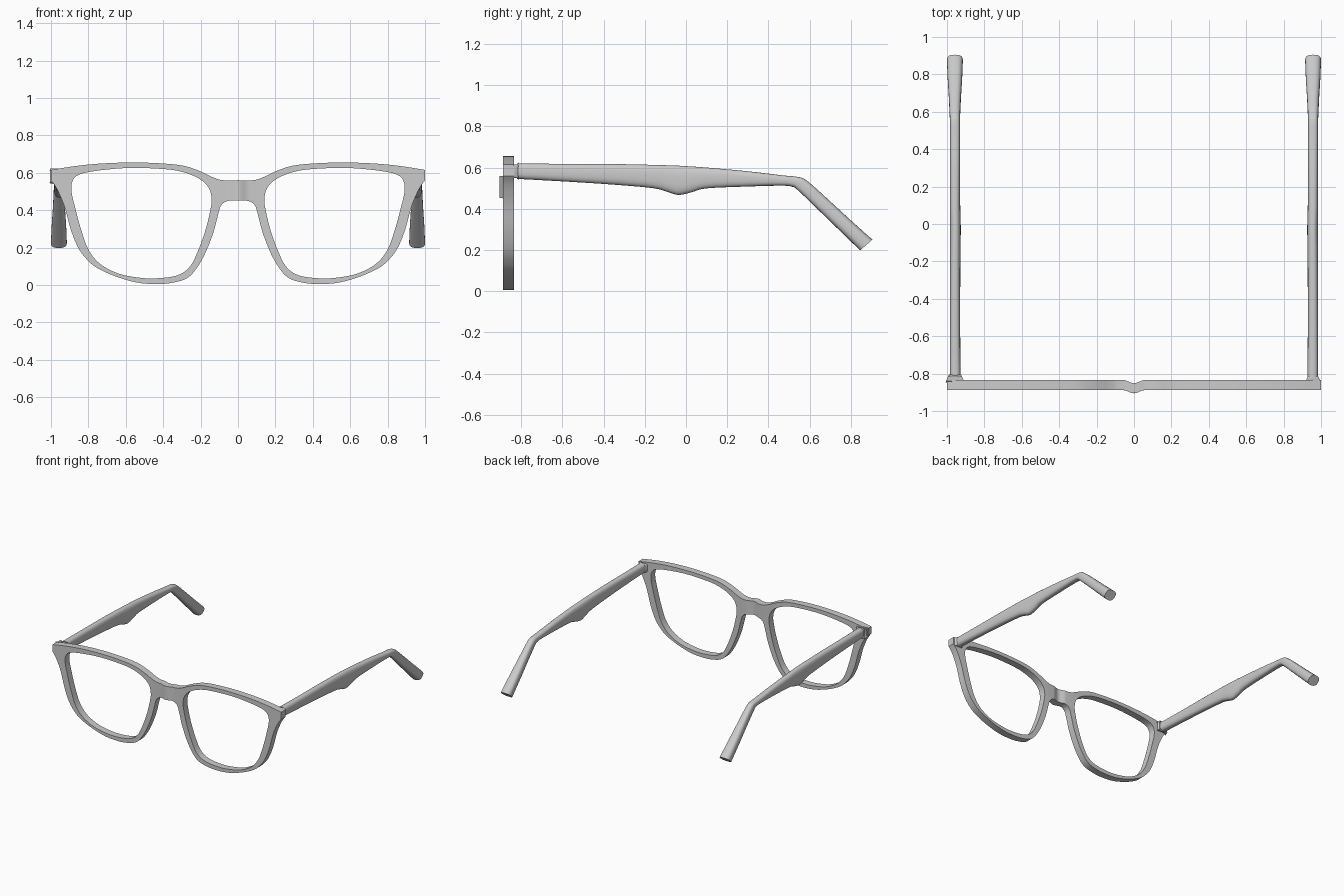
import bpy, bmesh, math
from mathutils import Vector

if "Cube" in bpy.data.objects:
    bpy.data.objects.remove(bpy.data.objects["Cube"])


def smooth(pts, n=6, closed=False):
    """Catmull-Rom curve through points of any dimension."""
    p = [Vector(q) for q in pts]
    m = len(p)
    out = []
    for i in range(m if closed else m - 1):
        if closed:
            a, b, c, d = (p[(i + k) % m] for k in (-1, 0, 1, 2))
        else:
            a, b, c, d = p[max(i - 1, 0)], p[i], p[i + 1], p[min(i + 2, m - 1)]
        for k in range(n):
            t = k / n
            out.append(0.5 * (2 * b + (c - a) * t + (2 * a - 5 * b + 4 * c - d) * t * t
                              + (3 * b - a - 3 * c + d) * t ** 3))
    if not closed:
        out.append(p[-1])
    return out


def finish(name, bm, angle=35):
    bmesh.ops.recalc_face_normals(bm, faces=bm.faces)
    me = bpy.data.meshes.new(name)
    bm.to_mesh(me)
    bm.free()
    ob = bpy.data.objects.new(name, me)
    bpy.context.collection.objects.link(ob)
    bpy.ops.object.select_all(action='DESELECT')
    ob.select_set(True)
    bpy.context.view_layer.objects.active = ob
    bpy.ops.object.shade_smooth_by_angle(angle=math.radians(angle))
    return ob


# Front frame: half outline (x, z) in three smooth runs, plus lens opening
brow = [(0, .56), (.08, .56), (.13, .574), (.2, .607), (.29, .637), (.41, .65),
        (.56, .655), (.72, .65), (.86, .637), (1, .615)]
rim = [(1, .56), (.975, .525), (.95, .475), (.925, .41), (.895, .3), (.86, .21),
       (.82, .15), (.76, .095), (.66, .048), (.55, .015), (.45, .005), (.35, .012),
       (.26, .045), (.19, .14), (.135, .27), (.108, .37), (.09, .425), (.055, .449), (0, .452)]
lens = [(.89, .5), (.885, .555), (.85, .59), (.76, .61), (.6, .625), (.45, .623),
        (.32, .61), (.22, .575), (.16, .525), (.141, .46), (.15, .39), (.175, .29),
        (.215, .18), (.26, .095), (.33, .05), (.45, .035), (.55, .042), (.65, .065),
        (.74, .115), (.8, .19), (.84, .3), (.87, .41)]
half = smooth(brow) + smooth(rim)
outer = half + [Vector((-v.x, v.y)) for v in reversed(half[1:-1])]
hole = smooth(lens, closed=True)

cu = bpy.data.curves.new("frame_profile", 'CURVE')
cu.dimensions, cu.fill_mode, cu.extrude = '2D', 'BOTH', .027
for loop in (outer, hole, [Vector((-v.x, v.y)) for v in hole]):
    sp = cu.splines.new('POLY')
    sp.points.add(len(loop) - 1)
    for pt, v in zip(sp.points, loop):
        pt.co = (v.x, v.y, 0, 1)
    sp.use_cyclic_u = True
tmp = bpy.data.objects.new("frame_profile", cu)
bpy.context.collection.objects.link(tmp)
bpy.context.view_layer.update()
me = bpy.data.meshes.new_from_object(tmp.evaluated_get(bpy.context.evaluated_depsgraph_get()))
bm = bmesh.new()
bm.from_mesh(me)
bpy.data.objects.remove(tmp)
bpy.data.meshes.remove(me)
bmesh.ops.remove_doubles(bm, verts=bm.verts, dist=1e-5)
for v in bm.verts:
    v.co = (v.co.x, -.861 + v.co.z, v.co.y)
# Bridge: slice it and push the middle forward
for k in range(-5, 6):
    bmesh.ops.bisect_plane(bm, geom=bm.verts[:] + bm.edges[:] + bm.faces[:], dist=1e-5,
                           plane_co=(k * .012, 0, 0), plane_no=(1, 0, 0))
for v in bm.verts:
    if abs(v.co.x) < .06 and v.co.z > .3:
        v.co.y -= .017 * (.5 + .5 * math.cos(math.pi * v.co.x / .06))
finish("front_frame", bm)

# Temple arms: stations (top y, top z, bottom y, bottom z, inner x, outer x)
stations = [(-.82, .62, -.82, .545, .927, .985), (-.6, .618, -.6, .533, .929, .985),
            (-.35, .617, -.35, .517, .929, .985), (-.16, .613, -.16, .5, .928, .985),
            (-.09, .611, -.09, .482, .927, .985), (-.035, .609, -.035, .467, .926, .985),
            (.03, .605, .03, .481, .927, .985), (.1, .6, .1, .499, .929, .985),
            (.3, .582, .3, .508, .93, .984), (.47, .562, .46, .512, .931, .983),
            (.545, .554, .515, .507, .931, .983), (.59, .534, .545, .488, .93, .985),
            (.7, .436, .65, .387, .925, .99), (.8, .344, .745, .295, .919, .996),
            (.905, .25, .845, .198, .915, 1.0)]
SIDES = 28


def arm(name, s):
    bm = bmesh.new()
    rings = []
    for ty, tz, by, bz, xi, xo in smooth(stations, 4):
        ring = []
        for k in range(SIDES):
            a = 2 * math.pi * k / SIDES
            u, w = (math.copysign(abs(f) ** .75, f) for f in (math.cos(a), math.sin(a)))
            ring.append(bm.verts.new((s * ((xi + xo) / 2 + u * (xo - xi) / 2),
                                      (ty + by) / 2 + w * (ty - by) / 2,
                                      (tz + bz) / 2 + w * (tz - bz) / 2)))
        rings.append(ring)
    for r, q in zip(rings, rings[1:]):
        for k in range(SIDES):
            j = (k + 1) % SIDES
            bm.faces.new((r[k], r[j], q[j], q[k]))
    bm.faces.new(rings[0])
    bm.faces.new(rings[-1])
    finish(name, bm, 45)


def hinge(name, s):
    # Flared block joining frame and arm
    bm = bmesh.new()
    bmesh.ops.create_cube(bm, size=1)
    for v in bm.verts:
        back = v.co.y > 0
        v.co = (s * (.957 + v.co.x * (.054 if back else .078)),
                -.812 if back else -.84, .582 + v.co.z * (.068 if back else .064))
    bmesh.ops.bevel(bm, geom=bm.edges[:], offset=.008, segments=3, affect='EDGES', profile=.5)
    finish(name, bm)


for side, s in (("right", 1), ("left", -1)):
    arm(side + "_temple_arm", s)
    hinge(side + "_hinge", s)
